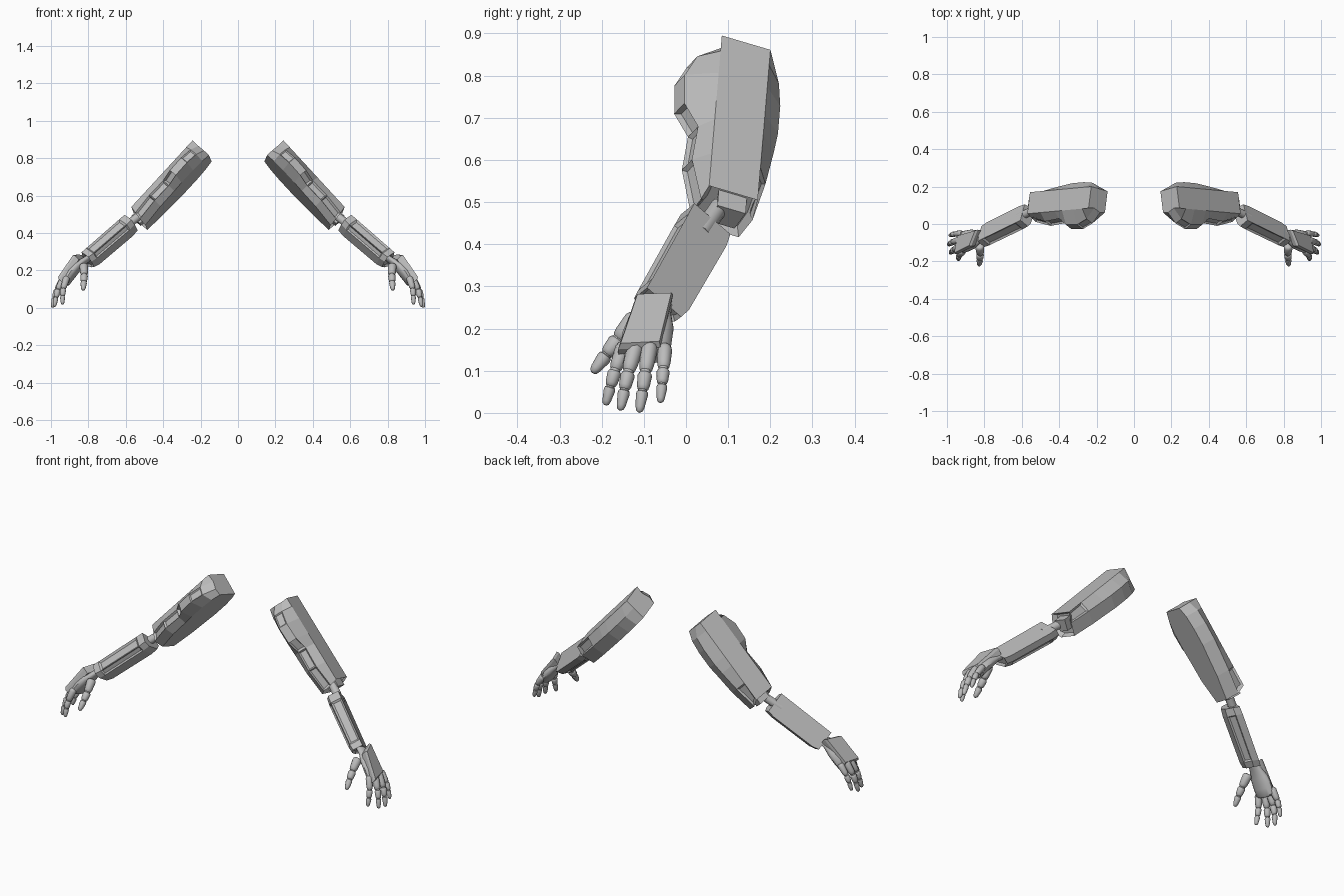
import bpy, bmesh, math
from mathutils import Vector

if "Cube" in bpy.data.objects:
    bpy.data.objects.remove(bpy.data.objects["Cube"])

grey = bpy.data.materials.new("armour_grey")
grey.diffuse_color = (0.5, 0.5, 0.5, 1)
grey.use_nodes = True
grey.node_tree.nodes["Principled BSDF"].inputs["Base Color"].default_value = grey.diffuse_color


def finish(bm, name, smooth=False):
    # Turn a right-hand part into an object and mirror it to the other arm
    bmesh.ops.recalc_face_normals(bm, faces=bm.faces)
    me = bpy.data.meshes.new(name)
    bm.to_mesh(me)
    bm.free()
    me.materials.append(grey)
    ob = bpy.data.objects.new(name, me)
    bpy.context.collection.objects.link(ob)
    if smooth:
        bpy.ops.object.select_all(action='DESELECT')
        bpy.context.view_layer.objects.active = ob
        ob.select_set(True)
        bpy.ops.object.shade_smooth_by_angle(angle=math.radians(40))
    mod = ob.modifiers.new("other_side", 'MIRROR')
    mod.use_mirror_merge = False
    return ob


def loft(name, rings, insets=(), smooth=False):
    # Skin rings of points; insets = (ring, side, width, depth), ring -1 is the end cap
    bm = bmesh.new()
    vs = [[bm.verts.new(p) for p in r] for r in rings]
    n = len(vs[0])
    faces = {}
    for i in range(len(vs) - 1):
        for j in range(n):
            k = (j + 1) % n
            faces[i, j] = bm.faces.new((vs[i][j], vs[i][k], vs[i + 1][k], vs[i + 1][j]))
    bm.faces.new(vs[0])
    faces[-1, 0] = bm.faces.new(vs[-1])
    bmesh.ops.recalc_face_normals(bm, faces=bm.faces)
    for i, j, width, depth in insets:
        bmesh.ops.inset_individual(bm, faces=[faces[i, j]], thickness=width, depth=-depth)
    return finish(bm, name, smooth)


def tube(name, points, radii, squash=1.0, wide=Vector((0, 1, 0)), sides=12):
    # Round tube through points, widest along "wide"
    pts = [Vector(p) for p in points]
    axis = (pts[-1] - pts[0]).normalized()
    a = (wide - axis * wide.dot(axis)).normalized()
    b = axis.cross(a)
    rings = []
    for p, r in zip(pts, radii):
        rings.append([p + a * r * math.cos(t) + b * r * squash * math.sin(t)
                      for t in (math.tau * k / sides for k in range(sides))])
    return loft(name, rings, smooth=True)


def frame(origin, length, width):
    # Local frame: s along the limb, u towards the back, w inwards from the outer face
    o, d, u = Vector(origin), Vector(length).normalized(), Vector(width).normalized()
    n = u.cross(d).normalized()
    return lambda s, u_, w: o + d * s + u * u_ + n * w


# Upper arm: faceted shell with bulging front guard
up = frame((0.243, 0.085, 0.895), (0.675, -0.062, -0.734), (-0.12, 0.95, -0.28))
# s, front edge, front bulge, back bulge, outer back edge, inner front, inner back
stations = [
    (0.00, 0.000, 0.000, 0.125, 0.121, 0.01, 0.130),
    (0.05, 0.000, -0.058, 0.160, 0.121, -0.01, 0.150),
    (0.12, 0.000, -0.085, 0.168, 0.121, -0.02, 0.158),
    (0.21, 0.000, -0.080, 0.168, 0.121, -0.02, 0.158),
    (0.27, 0.000, -0.042, 0.162, 0.121, -0.015, 0.150),
    (0.38, 0.000, -0.050, 0.148, 0.121, -0.01, 0.138),
    (0.485, 0.000, -0.020, 0.124, 0.121, 0.02, 0.110),
]
rings = []
for s, fe, fb, bb, be, fi, bi in stations:
    e = 0.02 if s > 0.4 else 0
    rings.append([up(s, fe, 0), up(s, be, 0), up(s + e, bb, 0.05), up(s + e, bi, 0.12),
                  up(s + e, fi, 0.12), up(s + e, fb, 0.085), up(s + e / 2, fb + 0.012, 0.04)])
loft("upper_arm", rings, insets=[(1, 5, 0.008, 0.006), (3, 5, 0.008, 0.015),
                                 (4, 5, 0.010, 0.010), (5, 5, 0.010, 0.010),
                                 (5, 1, 0.012, 0.008), (-1, 0, 0.015, 0.025)])

# Elbow: block in the sleeve opening and a thin round joint
loft("elbow_block", [[up(s, u, w) for u, w in ((0.03, 0.025), (0.10, 0.025), (0.09, 0.085), (0.04, 0.085))]
                     for s in (0.44, 0.515)])
tube("elbow_joint", [(0.53, 0.08, 0.49), (0.615, 0.035, 0.425)], [0.022, 0.022])

# Forearm: flat outer plate with a chamfered inner side and long grooves
fore = frame((0.607, 0.02, 0.497), (0.706, -0.345, -0.616), (-0.19, 0.75, -0.64))
rings = []
for s, k in ((0.0, 0.95), (0.04, 1.0), (0.29, 0.97), (0.325, 0.9)):
    rings.append([fore(s, 0, 0), fore(s, 0.12 * k, 0), fore(s - 0.01, 0.122 * k, 0.035),
                  fore(s - 0.01, 0.095 * k, 0.072 * k), fore(s, 0.03, 0.076 * k), fore(s, 0.0, 0.06 * k)])
loft("forearm", rings, insets=[(1, 5, 0.014, 0.008), (1, 2, 0.010, 0.008), (1, 4, 0.010, 0.006),
                               (-1, 0, 0.012, 0.01)])

# Palm and wrist
across = Vector((0.15, -0.98, 0.05))
tube("palm", [(0.785, -0.055, 0.275), (0.83, -0.07, 0.245), (0.865, -0.082, 0.215),
              (0.90, -0.093, 0.175), (0.92, -0.102, 0.145), (0.925, -0.104, 0.138)],
     [0.03, 0.036, 0.055, 0.060, 0.056, 0.045], 0.52, across, 16)

# Plate on the back of the hand
top = [Vector(p) for p in ((0.85, -0.035, 0.285), (0.882, -0.115, 0.282),
                           (0.962, -0.155, 0.165), (0.945, -0.063, 0.17))]
drop = Vector((-0.73, -0.05, -0.68))
mid = sum(top, Vector()) / 4
loft("hand_plate", [top, [mid + (p - mid) * 1.09 + drop * 0.013 for p in top],
                    [mid + (p - mid) * 1.05 + drop * 0.04 for p in top]])


# Fingers and thumb: three tapered segments each, with ball knuckles
def finger(name, base, bend, tip, r):
    b, m, t = Vector(base), Vector(bend), Vector(tip)
    path = [b, b.lerp(m, 0.85), m.lerp(t, 0.38), t]
    for i in range(3):
        p, q = path[i], path[i + 1]
        ra = r * (1 - 0.14 * i)
        fr = (0, 0.06, 0.2, 0.75, 0.93, 1.0)
        sc = (0.6, 0.85, 1.0, 0.88, 0.75, 0.5) if i < 2 else (0.6, 0.9, 1.0, 0.75, 0.55, 0.2)
        tube(f"{name}_segment_{i + 1}", [p.lerp(q, f) for f in fr], [ra * k for k in sc], sides=10)
        if i:
            bm = bmesh.new()
            bmesh.ops.create_uvsphere(bm, u_segments=10, v_segments=6, radius=ra * 0.75)
            bmesh.ops.translate(bm, verts=bm.verts, vec=p)
            finish(bm, f"{name}_knuckle_{i}", True)


finger("index_finger", (0.915, -0.145, 0.165), (0.938, -0.172, 0.09), (0.938, -0.191, 0.018), 0.019)
finger("middle_finger", (0.93, -0.118, 0.165), (0.968, -0.140, 0.085), (0.982, -0.156, 0.006), 0.020)
finger("ring_finger", (0.93, -0.085, 0.165), (0.975, -0.098, 0.085), (0.992, -0.111, 0.001), 0.020)
finger("little_finger", (0.92, -0.050, 0.16), (0.965, -0.054, 0.095), (0.985, -0.061, 0.024), 0.018)
finger("thumb", (0.825, -0.115, 0.23), (0.822, -0.168, 0.165), (0.828, -0.222, 0.095), 0.024)
